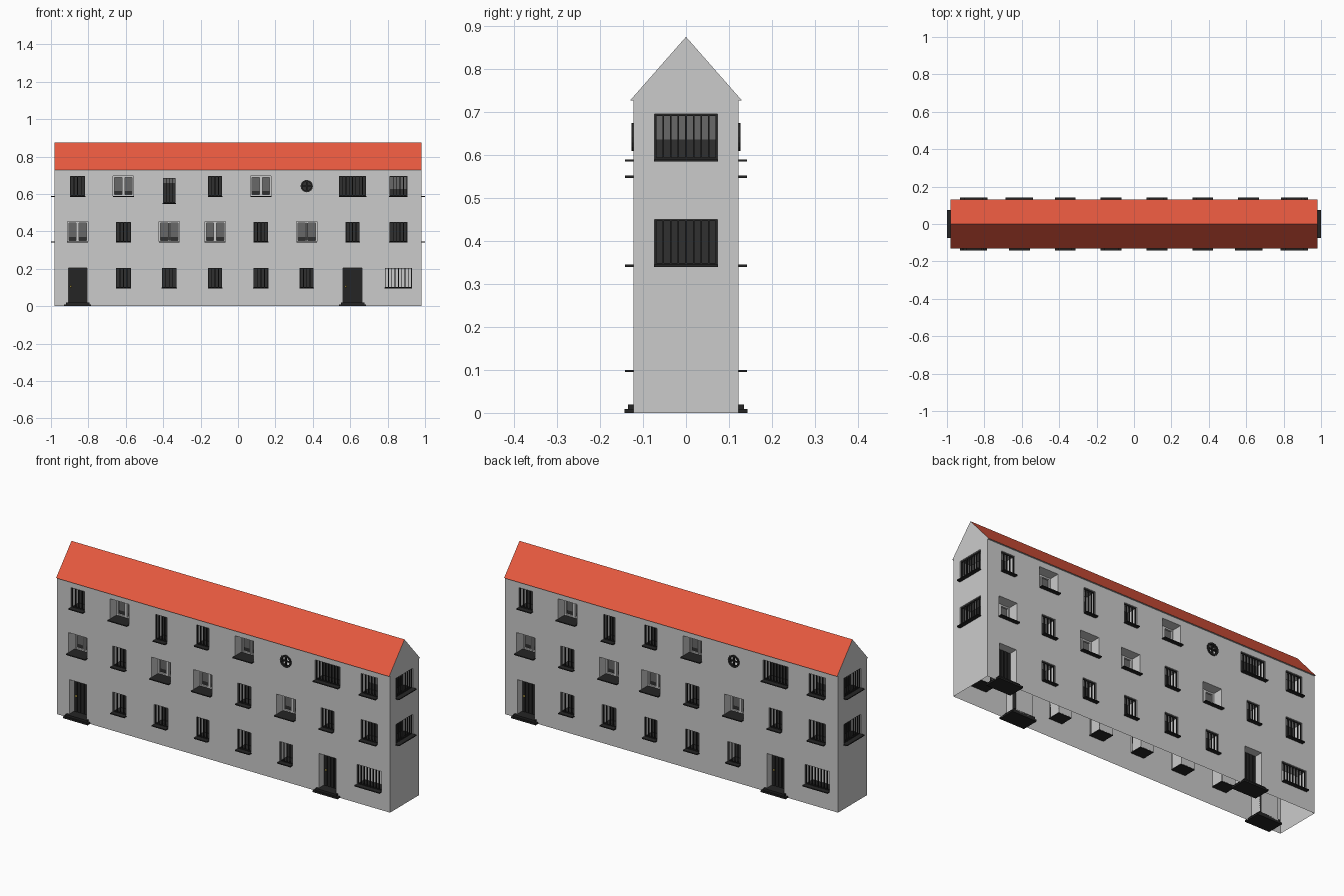
import bpy, bmesh, math
from mathutils import Matrix, Vector

if "Cube" in bpy.data.objects:
    bpy.data.objects.remove(bpy.data.objects["Cube"])

WX, WY, EAVE, RIDGE, DEPTH = 0.98, 0.122, 0.727, 0.875, 0.07

def mat(name, r, g, b):
    m = bpy.data.materials.new(name)
    m.diffuse_color = (r, g, b, 1)
    m.use_nodes = True
    m.node_tree.nodes["Principled BSDF"].inputs["Base Color"].default_value = m.diffuse_color
    return m

DARK = mat("charcoal", 0.018, 0.018, 0.018)
GLASS = mat("dark_glass", 0.03, 0.03, 0.03)
SHADE = mat("grey_blind", 0.14, 0.14, 0.14)
LIGHT = mat("pale_blind", 0.9, 0.9, 0.9)
RED = mat("roof_red", 0.8, 0.1, 0.05)
BRASS = mat("brass", 0.75, 0.55, 0.08)

# one mesh per kind of part, filled by the helpers
parts = {n: bmesh.new() for n in ("opening_cutter", "window_bars", "window_sills", "window_frames",
         "window_panes", "grey_blinds", "pale_blinds", "doors", "door_steps", "door_knobs",
         "round_window_frames")}

class Wall:
    """Places parts on one wall: u along it, d outward from its face, z up."""
    def __init__(self, angle, offset):
        self.rot, self.off = Matrix.Rotation(angle, 4, 'Z'), offset

    def box(self, part, u, w, d0, d1, z0, z1):
        m = (self.rot @ Matrix.Translation((u, -self.off - (d0 + d1) / 2, (z0 + z1) / 2))
             @ Matrix.Diagonal((w, d1 - d0, z1 - z0, 1)))
        bmesh.ops.create_cube(parts[part], size=1, matrix=m)

    def disc(self, part, u, z, r, d0, d1):
        m = (self.rot @ Matrix.Translation((u, -self.off - (d0 + d1) / 2, z))
             @ Matrix.Rotation(math.pi / 2, 4, 'X'))
        bmesh.ops.create_cone(parts[part], cap_ends=True, segments=16, radius1=r, radius2=r,
                              depth=d1 - d0, matrix=m)

    def opening(self, u, w, z0, z1, shade):
        self.box("opening_cutter", u, w, -DEPTH, 0.05, z0, z1)
        self.box("window_sills", u, w + 0.002, -DEPTH + 0.001, 0.02, z0 - 0.003, z0 + 0.002)
        zs = z1 - shade * (z1 - z0)
        if shade == 1:
            self.box("pale_blinds", u, w, -0.068, -0.064, z0, z1)
            return
        self.box("window_panes", u, w, -0.068, -0.064, z0, zs)
        if shade:
            self.box("grey_blinds", u, w, -0.068, -0.064, zs, z1)

    def barred(self, u, w, z0, z1, shade=0):
        self.opening(u, w, z0, z1, shade)
        n = max(4, round(w / 0.018))
        for i in range(n + 1):
            self.box("window_bars", u + (i / n - 0.5) * (w - 0.004), 0.004, -0.012, -0.006, z0, z1)
        for z in (z0 + 0.004, z1 - 0.002):
            self.box("window_bars", u, w, -0.011, -0.007, z - 0.002, z + 0.002)

    def casement(self, u, z0, z1, w=0.11):
        self.opening(u, w, z0, z1, 0.75)
        for s in (-1, 1):
            self.box("window_frames", u + s * (w / 2 - 0.004), 0.008, -0.064, -0.054, z0, z1)
            self.box("window_frames", u + s * 0.004, 0.007, -0.064, -0.054, z0, z1)
        for z in (z0 + 0.005, z1 - 0.004):
            self.box("window_frames", u, w, -0.064, -0.055, z - 0.004, z + 0.004)

    def door(self, u, w=0.1):
        self.box("opening_cutter", u, w, -DEPTH, 0.05, 0.012, 0.203)
        self.box("doors", u, w, -0.068, -0.045, 0.012, 0.203)
        for i in range(5):
            self.box("doors", u + (i - 2) * w / 5, w / 5 - 0.004, -0.046, -0.04, 0.02, 0.2)
        self.box("door_steps", u, 0.145, -DEPTH, 0.021, 0, 0.009)
        self.box("door_steps", u, 0.125, -DEPTH, 0.013, 0.009, 0.02)
        p = self.rot @ Vector((u - 0.036, -self.off + 0.036, 0.105))
        bmesh.ops.create_uvsphere(parts["door_knobs"], u_segments=10, v_segments=6, radius=0.005,
                                  matrix=Matrix.Translation(p))

    def round(self, u, z, r=0.028):
        self.disc("opening_cutter", u, z, r, -DEPTH, 0.05)
        self.disc("window_panes", u, z, r, -0.068, -0.064)
        bm, n = parts["round_window_frames"], 16
        rings = []
        for i in range(n):
            a = 2 * math.pi * i / n
            rings.append([bm.verts.new(self.rot @ Vector((u + q * math.cos(a), -self.off - d,
                          z + q * math.sin(a))))
                          for q, d in ((0.024, -0.008), (0.033, -0.008), (0.033, 0.005), (0.024, 0.005))])
        for i in range(n):
            a, b = rings[i], rings[(i + 1) % n]
            for k in range(4):
                bm.faces.new((a[k], a[(k + 1) % 4], b[(k + 1) % 4], b[k]))
        self.box("round_window_frames", u, 0.05, -0.005, 0.003, z - 0.003, z + 0.003)
        self.box("round_window_frames", u, 0.006, -0.005, 0.003, z - 0.025, z + 0.025)

# long walls: the back is the front turned half way round
cols = [-0.8575 + 0.245 * i for i in range(8)]
for angle in (0, math.pi):
    wall = Wall(angle, WY)
    # ground floor
    wall.door(cols[0])
    wall.door(cols[6])
    for i, w in zip(range(1, 6), (0.08, 0.08, 0.075, 0.08, 0.075)):
        wall.barred(cols[i], w, 0.098, 0.205)
    wall.barred(cols[7], 0.145, 0.098, 0.205, 1)
    # middle floor
    for i in (0, 2, 3, 5):
        wall.casement(cols[i], 0.343, 0.452)
    for i, w in ((1, 0.08), (4, 0.078), (6, 0.075), (7, 0.096)):
        wall.barred(cols[i], w, 0.343, 0.45)
    # top floor
    for i in (1, 4):
        wall.casement(cols[i], 0.588, 0.697)
    for i, w, s in ((0, 0.08, 0), (3, 0.075, 0), (6, 0.145, 0), (7, 0.096, 0.65)):
        wall.barred(cols[i], w, 0.588, 0.695, s)
    wall.barred(cols[2], 0.068, 0.55, 0.686, 0.2)
    wall.round(cols[5], 0.642)

# gable walls
for angle in (math.pi / 2, -math.pi / 2):
    wall = Wall(angle, WX)
    wall.barred(0, 0.146, 0.343, 0.45)
    wall.barred(0, 0.146, 0.588, 0.695, 0.55)

def finish(name, bm, material=None):
    bmesh.ops.recalc_face_normals(bm, faces=bm.faces)
    me = bpy.data.meshes.new(name)
    bm.to_mesh(me)
    bm.free()
    ob = bpy.data.objects.new(name, me)
    bpy.context.collection.objects.link(ob)
    if material:
        me.materials.append(material)
    return ob

colours = {"window_bars": DARK, "window_sills": DARK, "window_panes": GLASS, "grey_blinds": SHADE,
           "pale_blinds": LIGHT, "doors": DARK, "door_steps": DARK, "door_knobs": BRASS,
           "round_window_frames": DARK}
obs = {n: finish(n, bm, colours.get(n)) for n, bm in parts.items()}

# house body: gabled profile extruded along x
bm = bmesh.new()
prof = [(-WY, 0), (-WY, EAVE), (-0.13, EAVE), (0, RIDGE), (0.13, EAVE), (WY, EAVE), (WY, 0)]
face = bm.faces.new([bm.verts.new((-WX, y, z)) for y, z in prof])
ext = bmesh.ops.extrude_face_region(bm, geom=[face])
bmesh.ops.translate(bm, vec=(2 * WX, 0, 0),
                    verts=[g for g in ext["geom"] if isinstance(g, bmesh.types.BMVert)])
house = finish("house_walls_and_roof", bm)

# recessed openings
cutter = obs["opening_cutter"]
mod = house.modifiers.new("openings", 'BOOLEAN')
mod.operation, mod.solver, mod.object = 'DIFFERENCE', 'EXACT', cutter
bpy.context.view_layer.objects.active = house
bpy.ops.object.modifier_apply(modifier=mod.name)
bpy.data.objects.remove(cutter)

# open underside, red roof slopes
me = house.data
me.materials.clear()
me.materials.append(mat("wall_grey", 0.8, 0.8, 0.8))
me.materials.append(RED)
bm = bmesh.new()
bm.from_mesh(me)
bmesh.ops.delete(bm, geom=[f for f in bm.faces if all(v.co.z < 1e-4 for v in f.verts)],
                 context='FACES_ONLY')
for f in bm.faces:
    f.material_index = int(f.normal.z > 0.3 and f.calc_center_median().z > EAVE + 0.02)
bm.to_mesh(me)
bm.free()
